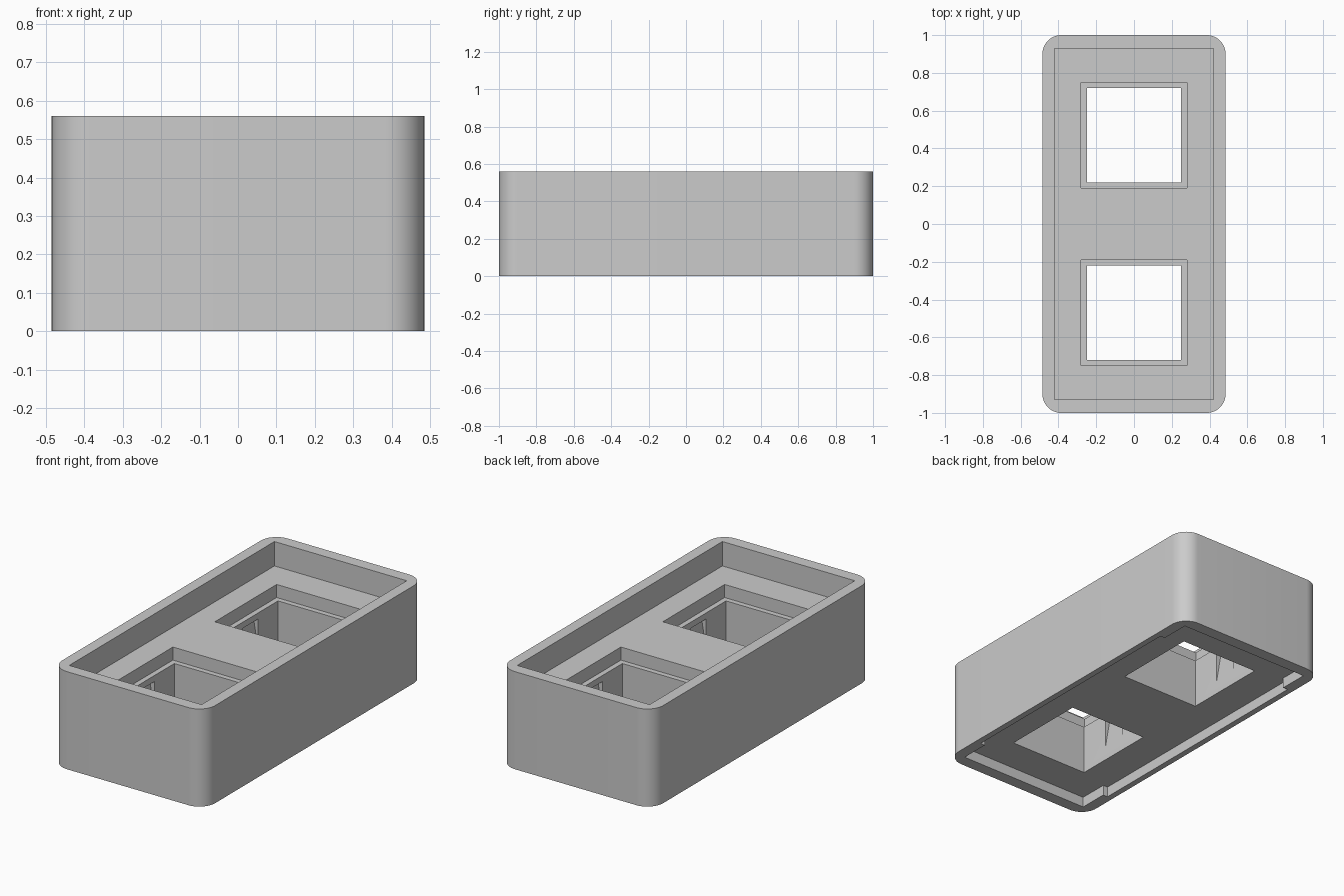
import bpy, bmesh, math
from mathutils import Vector

cube = bpy.data.objects.get("Cube")
if cube:
    bpy.data.objects.remove(cube, do_unlink=True)

grey = bpy.data.materials.new("light_grey")
grey.use_nodes = True
colour = (0.6, 0.6, 0.6, 1)
grey.diffuse_color = colour
grey.node_tree.nodes["Principled BSDF"].inputs["Base Color"].default_value = colour


def prism(name, points, low, high, along_y=False):
    """Extrude a flat outline between two levels of z, or of y."""
    def place(a, b, level):
        return Vector((a, level, b)) if along_y else Vector((a, b, level))
    bm = bmesh.new()
    face = bm.faces.new([bm.verts.new(place(a, b, low)) for a, b in points])
    extruded = bmesh.ops.extrude_face_region(bm, geom=[face])["geom"]
    verts = [g for g in extruded if isinstance(g, bmesh.types.BMVert)]
    bmesh.ops.translate(bm, verts=verts, vec=place(0, 0, high - low))
    bmesh.ops.recalc_face_normals(bm, faces=bm.faces)
    mesh = bpy.data.meshes.new(name)
    bm.to_mesh(mesh)
    bm.free()
    mesh.materials.append(grey)
    obj = bpy.data.objects.new(name, mesh)
    bpy.context.collection.objects.link(obj)
    return obj


def rect(x, y, cy=0):
    return [(-x, cy - y), (x, cy - y), (x, cy + y), (-x, cy + y)]


def rounded_rect(x, y, r, steps=12):
    points = []
    for k, (sx, sy) in enumerate([(1, 1), (-1, 1), (-1, -1), (1, -1)]):
        for i in range(steps + 1):
            a = math.pi / 2 * (k + i / steps)
            points.append((sx * (x - r) + r * math.cos(a), sy * (y - r) + r * math.sin(a)))
    return points


# Outer block with rounded upright corners
housing = prism("housing", rounded_rect(0.485, 1, 0.1), 0, 0.56)


def cut(cutter):
    cutter.hide_render = True
    mod = housing.modifiers.new("cut", 'BOOLEAN')
    mod.operation = 'DIFFERENCE'
    mod.solver = 'EXACT'
    mod.object = cutter
    bpy.context.view_layer.objects.active = housing
    bpy.ops.object.modifier_apply(modifier=mod.name)
    bpy.data.objects.remove(cutter, do_unlink=True)


# Top tray
cut(prism("tray_cutter", rect(0.42, 0.93), 0.42, 0.7))

# Bottom recess, wider along the middle of the long sides
quarter = [(0.45, 0.76), (0.42, 0.76), (0.42, 0.93)]
half = quarter + [(-x, y) for x, y in reversed(quarter)]
cut(prism("recess_cutter", half + [(-x, -y) for x, y in half], -0.1, 0.06))

# Two stepped square openings with tapered clip pockets on both sides
for cy in (-0.47, 0.47):
    cut(prism("ledge_cutter", rect(0.28, 0.28, cy), 0.345, 0.5))
    cut(prism("opening_cutter", rect(0.25, 0.25, cy), -0.1, 0.45))
    for s in (-1, 1):
        pocket = [(s * x, z) for x, z in ((0.2, 0.135), (0.25, 0.135), (0.28, 0.31), (0.2, 0.31))]
        cut(prism("pocket_cutter", pocket, cy - 0.07, cy + 0.07, along_y=True))

# Smooth corners, sharp edges
bpy.ops.object.select_all(action='DESELECT')
housing.select_set(True)
bpy.context.view_layer.objects.active = housing
bpy.ops.object.shade_smooth_by_angle(angle=math.radians(30))
